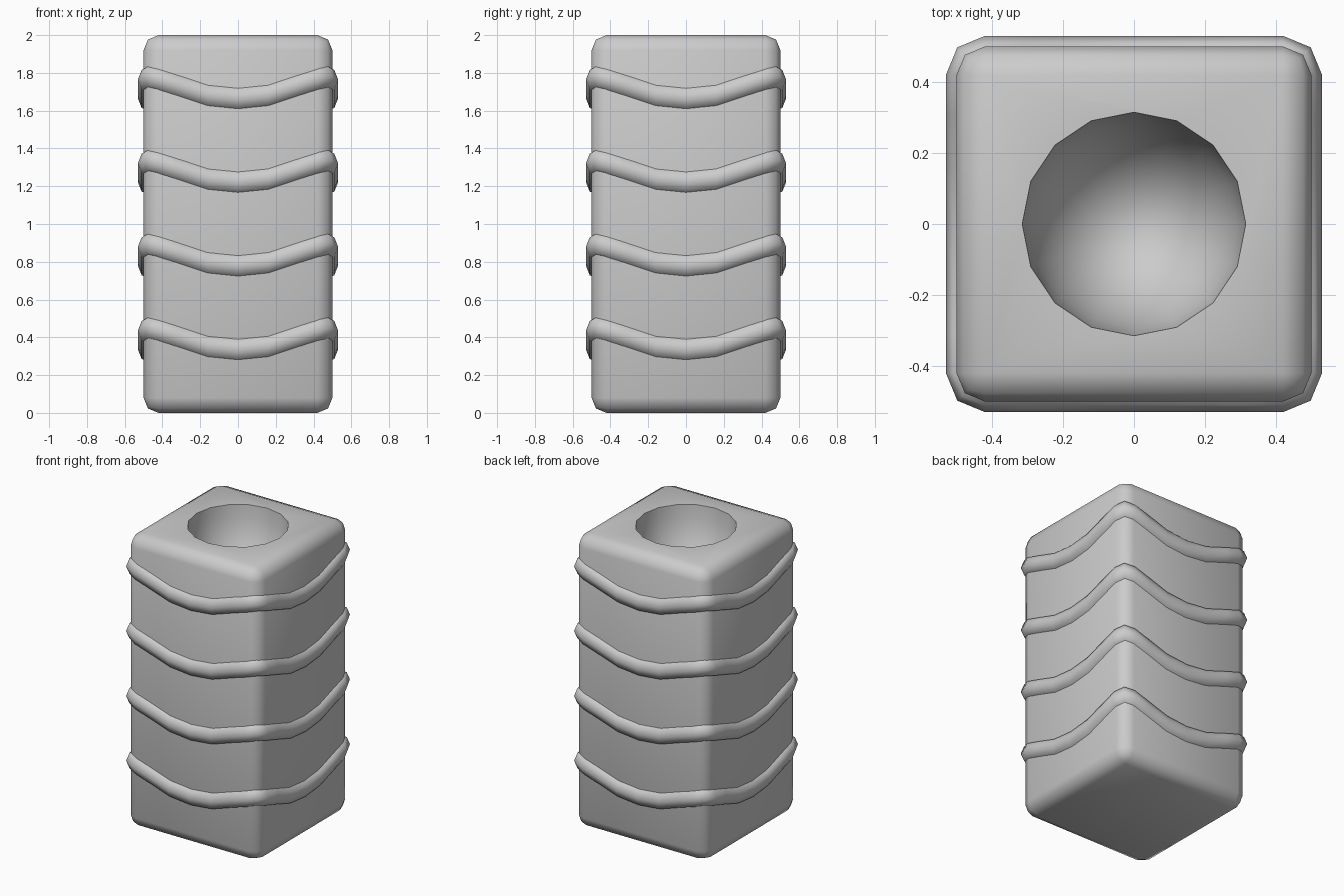
import bpy, bmesh, math

if "Cube" in bpy.data.objects:
    bpy.data.objects.remove(bpy.data.objects["Cube"])

def smooth(obj, deg):
    bpy.ops.object.select_all(action='DESELECT')
    obj.select_set(True)
    bpy.context.view_layer.objects.active = obj
    bpy.ops.object.shade_smooth_by_angle(angle=math.radians(deg))

# Rounded square body
bpy.ops.mesh.primitive_cube_add(size=1, location=(0, 0, 1))
body = bpy.context.object
body.name = "body"
body.scale = (1, 1, 2)
bpy.ops.object.transform_apply(location=True, rotation=False, scale=True)
bev = body.modifiers.new("round_edges", 'BEVEL')
bev.width, bev.segments = 0.08, 2

# Bowl-shaped hollow in the top
bpy.ops.mesh.primitive_uv_sphere_add(segments=16, ring_count=16, radius=1, location=(0, 0, 2.003))
cutter = bpy.context.object
cutter.name = "hollow_cutter"
cutter.scale = (0.315, 0.315, 0.46)
cutter.hide_render = True
cut = body.modifiers.new("hollow", 'BOOLEAN')
cut.operation, cut.object, cut.solver = 'DIFFERENCE', cutter, 'EXACT'
bpy.ops.object.select_all(action='DESELECT')
body.select_set(True)
bpy.context.view_layer.objects.active = body
for name in ("round_edges", "hollow"):
    bpy.ops.object.modifier_apply(modifier=name)
bpy.data.objects.remove(cutter)
smooth(body, 50)

# Wavy bands wrapped around the body
FLAT = 0.42                     # where the straight side meets the corner
WAVE = [(-0.42, 0.75), (-0.31, 0.15), (-0.16, -0.72), (0, -1),
        (0.16, -0.72), (0.31, 0.15), (0.42, 0.75)]
PROFILE = [(0.46, -0.07), (0.51, -0.05), (0.53, 0), (0.51, 0.05), (0.46, 0.07), (0.44, 0)]

def loop_points(h):
    """Rounded square of half-size h with the wave height of each point."""
    mid = FLAT + (h - FLAT) * math.sqrt(0.5)
    side = [(u, -h, w) for u, w in WAVE] + [(mid, -mid, 1)]
    pts = []
    for k in range(4):
        c, s = round(math.cos(k * math.pi / 2)), round(math.sin(k * math.pi / 2))
        pts += [(x * c - y * s, x * s + y * c, w) for x, y, w in side]
    return pts

def make_band(name, z):
    bm = bmesh.new()
    rings = [[bm.verts.new((x, y, z + 0.0575 * w + dz)) for x, y, w in loop_points(h)]
             for h, dz in PROFILE]
    n, m = len(rings[0]), len(rings)
    for j in range(m):
        a, b = rings[j], rings[(j + 1) % m]
        for i in range(n):
            bm.faces.new((a[i], a[(i + 1) % n], b[(i + 1) % n], b[i]))
    bmesh.ops.recalc_face_normals(bm, faces=bm.faces)
    mesh = bpy.data.meshes.new(name)
    bm.to_mesh(mesh)
    bm.free()
    obj = bpy.data.objects.new(name, mesh)
    bpy.context.collection.objects.link(obj)
    smooth(obj, 60)

for i in range(4):
    make_band(f"wavy_band_{i + 1}", 0.393 + 0.443 * i)
